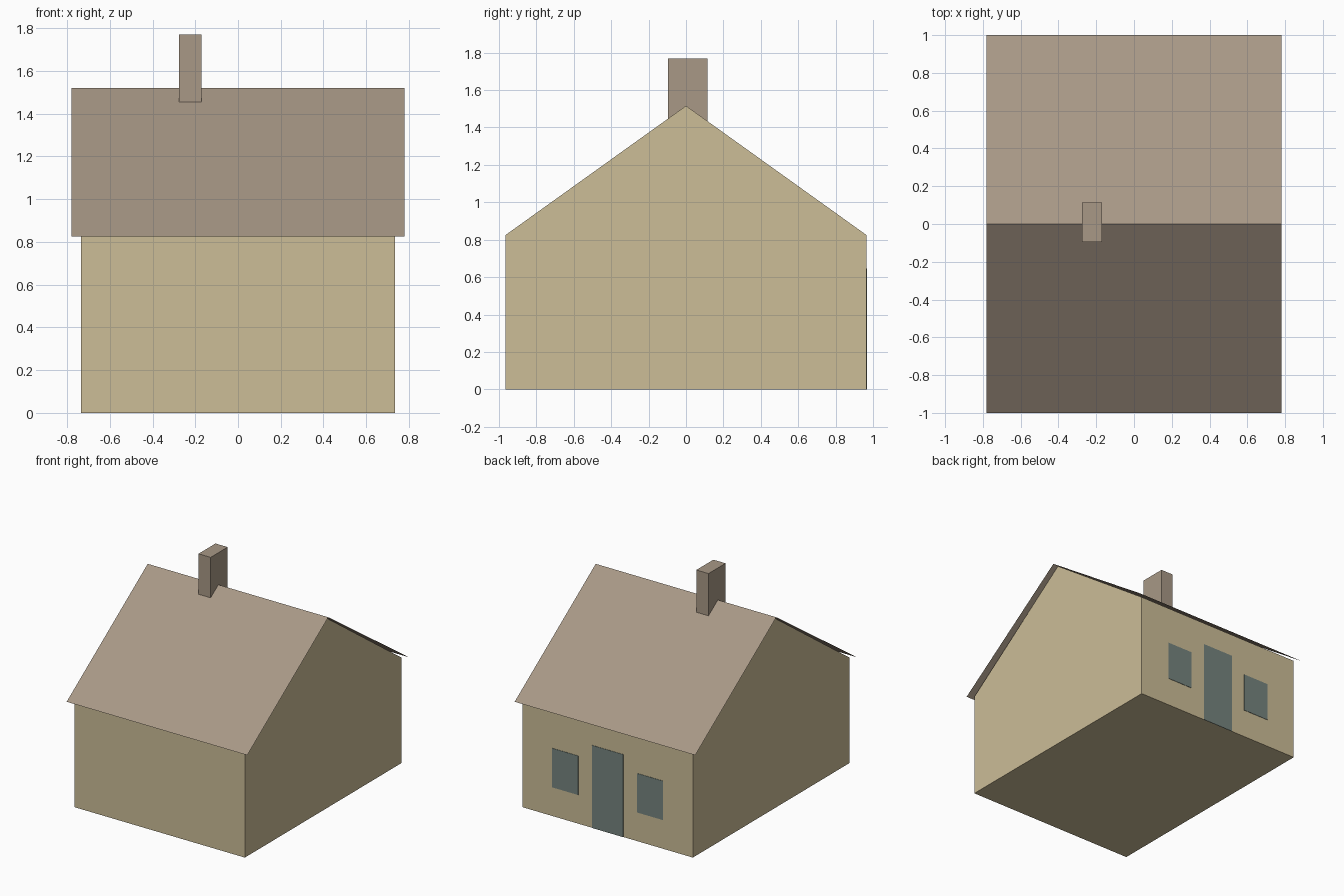
import bpy

cube = bpy.data.objects.get("Cube")
if cube:
    bpy.data.objects.remove(cube, do_unlink=True)


def material(name, rgb):
    """Flat material from an sRGB colour in 0-255."""
    color = [(c / 255 / 12.92) if c < 11 else ((c / 255 + 0.055) / 1.055) ** 2.4 for c in rgb] + [1]
    mat = bpy.data.materials.new(name)
    mat.diffuse_color = color
    mat.use_nodes = True
    bsdf = next(n for n in mat.node_tree.nodes if n.type == "BSDF_PRINCIPLED")
    bsdf.inputs["Base Color"].default_value = color
    return mat


def add_mesh(name, verts, faces, mat):
    mesh = bpy.data.meshes.new(name)
    mesh.from_pydata(verts, [], faces)
    mesh.materials.append(mat)
    obj = bpy.data.objects.new(name, mesh)
    bpy.context.collection.objects.link(obj)
    return obj


def extrude_x(name, profile, x0, x1, mat, solid=True):
    """Sweep a (y, z) profile, listed counter-clockwise seen from +x, along x."""
    n = len(profile)
    verts = [(x, y, z) for x in (x0, x1) for y, z in profile]
    sides = n if solid else n - 1
    faces = [(i, n + i, n + (i + 1) % n, (i + 1) % n)[::-1] for i in range(sides)]
    if solid:
        faces += [tuple(range(n))[::-1], tuple(range(n, 2 * n))]
    return add_mesh(name, verts, faces, mat)


def box(name, x, y, z, mat):
    profile = [(y[0], z[0]), (y[1], z[0]), (y[1], z[1]), (y[0], z[1])]
    return extrude_x(name, profile, x[0], x[1], mat)


wall_mat = material("tan wall", (204, 189, 151))
roof_mat = material("brown roof", (168, 152, 134))
opening_mat = material("grey green opening", (118, 133, 127))

# Gabled house body
HALF_X, HALF_Y, EAVE, RIDGE = 0.735, 0.965, 0.825, 1.52
extrude_x("walls", [(-HALF_Y, 0), (HALF_Y, 0), (HALF_Y, EAVE), (0, RIDGE - 0.004), (-HALF_Y, EAVE)],
          -HALF_X, HALF_X, wall_mat)

# Thin overhanging roof sheet, ordered so its faces point up
extrude_x("roof", [(1, EAVE), (0, RIDGE), (-1, EAVE)], -0.78, 0.78, roof_mat, solid=False)

# Chimney straddling the ridge
box("chimney", (-0.275, -0.17), (-0.095, 0.115), (1.4, 1.77), roof_mat)

# Door and windows as thin plates on the back wall
plate = (HALF_Y - 0.003, HALF_Y + 0.003)
box("door", (-0.134, 0.134), plate, (0, 0.645), opening_mat)
for side, x in (("left", (0.255, 0.478)), ("right", (-0.478, -0.255))):
    box(side + "_window", x, plate, (0.225, 0.53), opening_mat)
